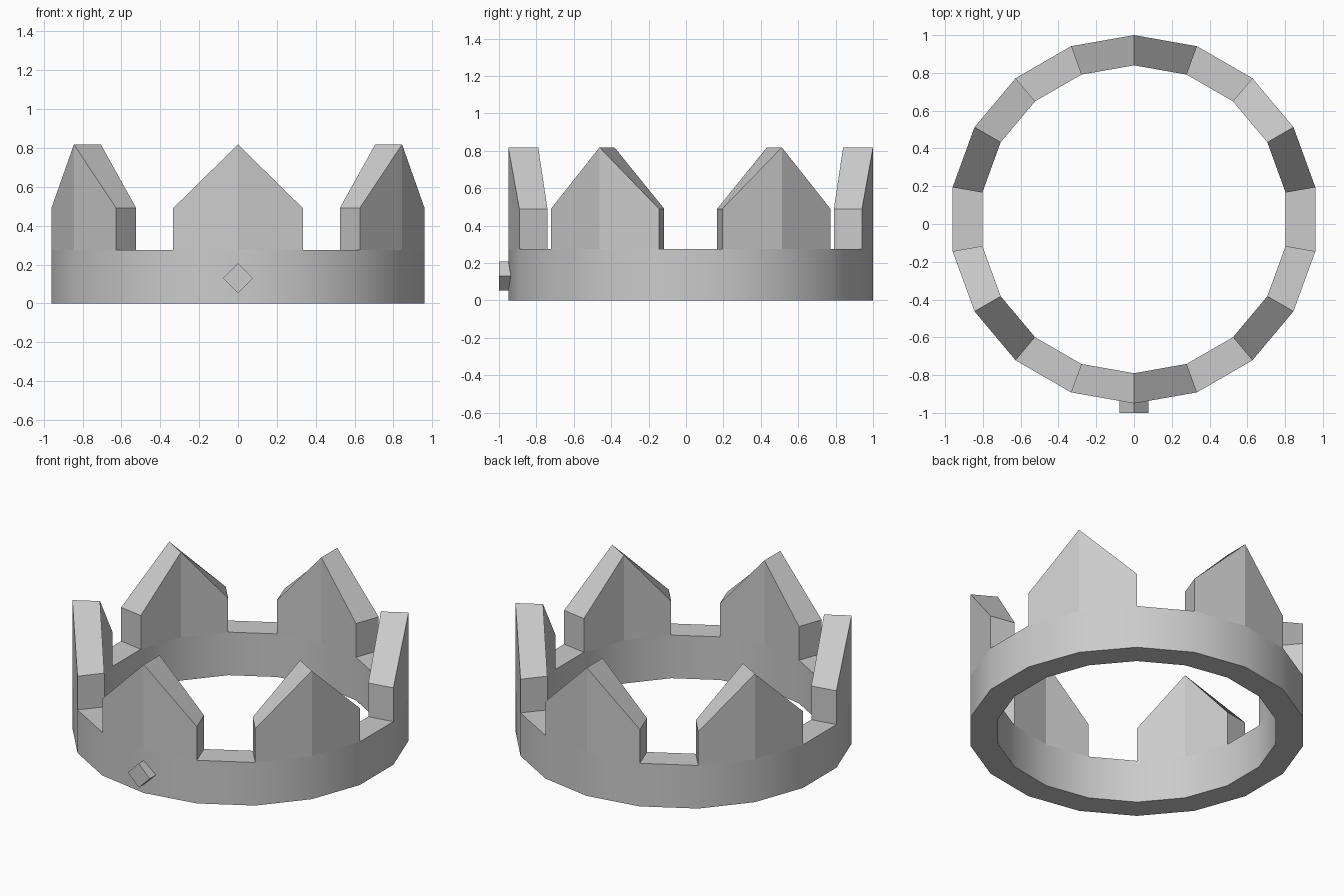
import bpy, bmesh, math
from mathutils import Vector

if "Cube" in bpy.data.objects:
    bpy.data.objects.remove(bpy.data.objects["Cube"])

SIDES = 18
R_OUT, R_IN, CY = 0.975, 0.815, 0.025
BAND, SHOULDER, TIP = 0.275, 0.49, 0.818


def finish(bm, name):
    bmesh.ops.recalc_face_normals(bm, faces=bm.faces)
    mesh = bpy.data.meshes.new(name)
    bm.to_mesh(mesh)
    bm.free()
    obj = bpy.data.objects.new(name, mesh)
    bpy.context.collection.objects.link(obj)
    return obj


# Crown: 18-sided band with six points, each two sides wide
bm = bmesh.new()


def column(z_list):
    return [[[bm.verts.new((r * math.cos(a), CY + r * math.sin(a), z)) for z in z_list]
             for r in (R_OUT, R_IN)]
            for a in (math.radians(90 + 360 / SIDES * k) for k in range(SIDES))]


# k % 3 == 0 is the middle of a point, the others are its shoulders
base = column([0, BAND])
upper = []
for k in range(SIDES):
    a = math.radians(90 + 360 / SIDES * k)
    z = TIP if k % 3 == 0 else SHOULDER
    upper.append([bm.verts.new((r * math.cos(a), CY + r * math.sin(a), z)) for r in (R_OUT, R_IN)])


def quad(*verts, smooth=False):
    bm.faces.new(verts).smooth = smooth


for k in range(SIDES):
    n = (k + 1) % SIDES
    (o, i), (o2, i2) = base[k], base[n]
    quad(o[0], o2[0], o2[1], o[1], smooth=True)
    quad(i[0], i2[0], i2[1], i[1], smooth=True)
    quad(o[0], o2[0], i2[0], i[0])
    if k % 3 == 1:
        # Gap: band top and the end walls of the points either side
        quad(o[1], o2[1], i2[1], i[1])
        for c in (k, n):
            quad(base[c][0][1], upper[c][0], upper[c][1], base[c][1][1])
    else:
        # Half of a point with its sloping top
        quad(o[1], o2[1], upper[n][0], upper[k][0])
        quad(i[1], i2[1], upper[n][1], upper[k][1])
        quad(upper[k][0], upper[n][0], upper[n][1], upper[k][1])

# Smooth only along the band, sharp where it meets flat faces
bm.normal_update()
for e in bm.edges:
    e.smooth = all(f.smooth for f in e.link_faces)
finish(bm, "crown_ring")

# Diamond stud on the front of the band
bm = bmesh.new()
outline = [(0.077, 0), (0, 0.077), (-0.077, 0), (0, -0.077)]
face = bm.faces.new([bm.verts.new((x, -1.0, 0.13 + z)) for x, z in outline])
ext = bmesh.ops.extrude_face_region(bm, geom=[face], use_keep_orig=True)
moved = [g for g in ext["geom"] if isinstance(g, bmesh.types.BMVert)]
bmesh.ops.translate(bm, verts=moved, vec=Vector((0, 0.1, 0)))
finish(bm, "front_stud")
